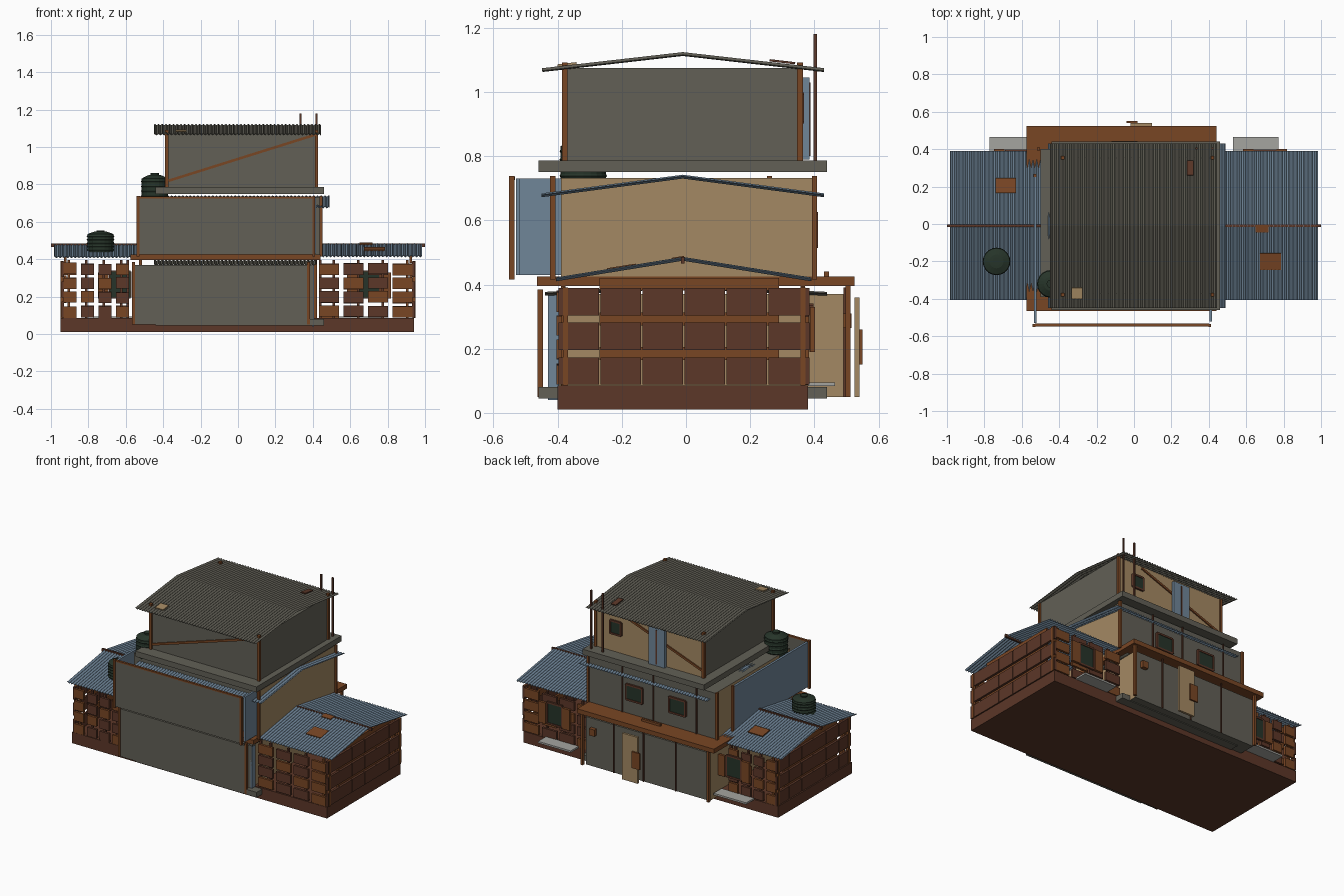
import bpy, bmesh, math, random
from mathutils import Vector

random.seed(4)
old = bpy.data.objects.get("Cube")
if old:
    bpy.data.objects.remove(old, do_unlink=True)


def material(name, r, g, b):
    def lin(c):
        return (c / 255 / 12.92) if c < 11 else ((c / 255 + 0.055) / 1.055) ** 2.4
    m = bpy.data.materials.new(name)
    col = (lin(r), lin(g), lin(b), 1)
    m.diffuse_color = col
    m.use_nodes = True
    bsdf = m.node_tree.nodes["Principled BSDF"]
    bsdf.inputs["Base Color"].default_value = col
    bsdf.inputs["Roughness"].default_value = 0.9
    return m


GRAY = material("weathered gray", 98, 96, 86)
BLUE = material("faded blue", 112, 134, 153)
TAN = material("tan board", 164, 137, 99)
BROWN = material("rust brown", 121, 70, 36)
DARK = material("dark brown", 92, 55, 40)
GREEN = material("dark green", 38, 52, 41)
PALE = material("pale sheet", 165, 165, 160)


def make(name, bm, *mats):
    me = bpy.data.meshes.new(name)
    bmesh.ops.recalc_face_normals(bm, faces=bm.faces)
    bm.to_mesh(me)
    bm.free()
    for m in mats:
        me.materials.append(m)
    ob = bpy.data.objects.new(name, me)
    bpy.context.collection.objects.link(ob)
    return ob


def box(name, xs, ys, zs, mat, right=None, left=None, back=None):
    """Box from ranges; extra materials go on the +x, -x and +y faces."""
    bm = bmesh.new()
    bmesh.ops.create_cube(bm, size=1)
    for v in bm.verts:
        v.co = [r[0] if c < 0 else r[1] for c, r in zip(v.co, (xs, ys, zs))]
    bm.normal_update()
    for f in bm.faces:
        n = f.normal
        if n.x > 0.5 and right:
            f.material_index = 1
        elif n.x < -0.5 and left:
            f.material_index = 2
        elif n.y > 0.5 and back:
            f.material_index = 3
    extra = [m or mat for m in (right, left, back)] if right or left or back else []
    return make(name, bm, mat, *extra)


def post(name, x, y, z0, z1, mat=BROWN, w=0.016):
    return box(name, (x - w / 2, x + w / 2), (y - w / 2, y + w / 2), (z0, z1), mat)


def beam(name, a, b, mat, w=0.014, d=0.008):
    """Straight board between two points in an xz plane."""
    a, b = Vector(a), Vector(b)
    ob = box(name, (-(b - a).length / 2, (b - a).length / 2), (-d / 2, d / 2), (-w / 2, w / 2), mat)
    ob.location = (a + b) / 2
    ob.rotation_euler.y = -math.atan2(b.z - a.z, b.x - a.x)
    return ob


def gable(name, xs, ys, eave, ridge, mat):
    """Corrugated sheet roof with its ridge along x."""
    bm = bmesh.new()
    n = round((xs[1] - xs[0]) / 0.005)
    rows = []
    for i in range(n + 1):
        x = xs[0] + (xs[1] - xs[0]) * i / n
        dz = 0.004 * math.sin(i * math.pi / 2)
        rows.append([bm.verts.new((x, y, z + dz)) for y, z in
                     ((ys[0], eave), (-0.01, ridge), (ys[1], eave))])
    for r, s in zip(rows, rows[1:]):
        for k in range(2):
            bm.faces.new((r[k], s[k], s[k + 1], r[k + 1]))
    ob = make(name, bm, mat)
    sol = ob.modifiers.new("Thickness", "SOLIDIFY")
    sol.thickness = 0.004
    return ob


def patch(name, x, y, w, d, eave, ridge, half, mat):
    """Loose sheet lying on a roof slope."""
    ob = box(name, (-w / 2, w / 2), (-d / 2, d / 2), (0, 0.007), mat)
    slope = (ridge - eave) / half
    ob.location = (x, y, ridge - abs(y) * slope + 0.005)
    ob.rotation_euler.x = -math.atan(slope) * (1 if y > 0 else -1)


def tank(name, x, y, z, h, r=0.074):
    """Ribbed water tank with a domed lid, as a lathe."""
    prof = [(0, 0), (r * 0.95, 0)]
    for k in range(5):
        t = h * 0.8 * (k + 0.5) / 5
        prof += [(r * 0.95, t - 0.006), (r, t), (r * 0.95, t + 0.006)]
    prof += [(r * 0.95, h * 0.82), (r * 0.5, h * 0.93), (r * 0.3, h * 0.94), (r * 0.3, h), (0, h)]
    bm = bmesh.new()
    vs = [bm.verts.new((a, 0, b)) for a, b in prof]
    es = [bm.edges.new(p) for p in zip(vs, vs[1:])]
    bmesh.ops.spin(bm, geom=vs + es, axis=(0, 0, 1), cent=(0, 0, 0), angle=math.tau, steps=20)
    bmesh.ops.remove_doubles(bm, verts=bm.verts, dist=0.0005)
    ob = make(name, bm, GREEN)
    ob.location = (x, y, z)


def window(name, x, y, z, w, h):
    box(name, (x - w / 2, x + w / 2), (y, y + 0.008), (z - h / 2, z + h / 2), GREEN)
    for s in (-1, 1):
        post(name + "_jamb", x + s * w / 2, y + 0.006, z - h / 2, z + h / 2, DARK, 0.012)
        box(name + "_rail", (x - w / 2, x + w / 2), (y, y + 0.012),
            (z + s * h / 2 - 0.006, z + s * h / 2 + 0.006), DARK)


# Foundation
box("foundation", (-0.95, 0.94), (-0.40, 0.38), (0.01, 0.085), DARK)
box("ground_slab", (-0.44, 0.46), (-0.46, 0.44), (0.045, 0.08), GRAY)

# Side huts with gapped planks
for s in (-1, 1):
    side = "right" if s > 0 else "left"
    outer, inner = 0.945 * s, (0.42 if s > 0 else -0.57)
    step = (outer - inner) / 4
    for y in (-0.395, 0.375):
        for row in range(4):
            for c in range(4):
                a = inner + step * c + 0.012 * s
                b = inner + step * (c + 1) - 0.012 * s
                z = 0.09 + row * 0.076 + random.uniform(-0.004, 0.004)
                box(side + "_hut_plank", sorted((a, b)), (y - 0.008, y + 0.008), (z, z + 0.06),
                    BROWN if (c == 3 or (row + c) % 3 == 0) else DARK)
        for c in range(5):
            post(side + "_hut_post", inner + step * c - (0.04 * s if c else -0.02 * s),
                 y * 0.97, 0.08, 0.395, BROWN if c == 4 else DARK, 0.014)
    # outer wall
    for row in range(3):
        for c in range(6):
            y = -0.40 + c * 0.131
            z = 0.088 + row * 0.108
            box(side + "_hut_side_plank", sorted((outer - 0.015 * s, outer)),
                (y + 0.002, y + 0.129), (z, z + 0.085), DARK)
        box(side + "_hut_rail", sorted((outer - 0.028 * s, outer - 0.015 * s)), (-0.27, 0.29),
            (0.165 + row * 0.108, 0.205 + row * 0.108), BROWN)
    for y in (-0.375, 0.365):
        post(side + "_hut_corner", outer - 0.005 * s, y, 0.085, 0.39, BROWN, 0.016)
    gable(side + "_hut_roof", sorted((0.42 * s, 0.985 * s)), (-0.405, 0.39), 0.414, 0.478, BLUE)
    box(side + "_ridge_beam", sorted((0.45 * s, 1.0 * s)), (-0.016, -0.004), (0.466, 0.485), DARK)
    # porch sheet and shuttered window at the back
    box(side + "_porch_sheet", sorted((0.53 * s, 0.772 * s)), (0.38, 0.465), (0.083, 0.095), PALE)
    wx = 0.70 if s > 0 else -0.63
    window(side + "_hut_window", wx, 0.385, 0.265, 0.11, 0.14)
    for k in (-1, 1):
        box(side + "_shutter", (wx + k * 0.09 - 0.028, wx + k * 0.09 + 0.028), (0.386, 0.402),
            (0.19, 0.33), BROWN)

patch("rust_patch", -0.685, 0.205, 0.11, 0.08, 0.414, 0.478, 0.4, BROWN)
patch("rust_patch", 0.73, -0.20, 0.11, 0.09, 0.414, 0.478, 0.4, BROWN)
patch("rust_patch", 0.685, -0.025, 0.07, 0.04, 0.414, 0.478, 0.4, BROWN)

# Ground storey
box("ground_storey", (-0.52, 0.40), (-0.43, 0.49), (0.05, 0.37), GRAY, right=TAN, left=TAN)
box("ground_front_panel", (-0.55, 0.37), (-0.46, -0.447), (0.05, 0.37), GRAY)
for x in (-0.56, 0.378):
    post("ground_front_post", x, -0.454, 0.05, 0.385)
for x in (-0.52, 0.415):
    post("ground_back_post", x, 0.505, 0.05, 0.395)
for x in (0.19, -0.03, -0.27):
    box("ground_batten", (x - 0.004, x + 0.004), (0.49, 0.497), (0.05, 0.39), DARK)
box("ground_blue_strip", (0.395, 0.405), (-0.43, -0.395), (0.04, 0.37), BLUE)
gable("ground_storey_roof", (-0.45, 0.42), (-0.44, 0.44), 0.373, 0.395, GRAY)
box("ground_door", (-0.02, 0.095), (0.525, 0.54), (0.05, 0.36), TAN)
box("door_board", (-0.04, 0.02), (0.54, 0.55), (0.15, 0.26), BROWN)
box("meter_box", (0.32, 0.36), (0.49, 0.515), (0.265, 0.31), BROWN)

# Middle storey
box("middle_deck", (-0.575, 0.44), (-0.465, 0.525), (0.395, 0.425), BROWN)
box("middle_storey", (-0.50, 0.44), (-0.39, 0.40), (0.425, 0.732), GRAY, right=TAN, left=TAN)
box("middle_left_wall", (-0.535, -0.52), (-0.53, 0.25), (0.43, 0.73), BLUE)
box("middle_blue_strip", (0.405, 0.418), (-0.52, -0.39), (0.43, 0.73), BLUE)
box("middle_front_panel", (-0.53, 0.40), (-0.547, -0.535), (0.425, 0.73), GRAY)
box("middle_front_trim", (-0.53, 0.40), (-0.548, -0.533), (0.726, 0.736), BROWN)
for x, y in ((-0.535, -0.543), (0.405, -0.543), (0.445, -0.415), (0.445, 0.40),
             (-0.53, 0.26), (-0.51, 0.40)):
    post("middle_post", x, y, 0.415, 0.738)
for x in (0.19, -0.04, -0.36):
    box("middle_batten", (x - 0.004, x + 0.004), (0.40, 0.408), (0.425, 0.735), DARK)
for x in (0.10, -0.22):
    window("middle_window", x, 0.40, 0.57, 0.12, 0.10)
box("loose_board", (-0.12, 0.02), (0.43, 0.445), (0.425, 0.44), BROWN)
gable("middle_roof", (-0.46, 0.49), (-0.45, 0.43), 0.68, 0.738, BLUE)

# Top storey
box("top_slab", (-0.44, 0.46), (-0.46, 0.44), (0.75, 0.787), GRAY)
box("top_storey", (-0.375, 0.42), (-0.375, 0.355), (0.785, 1.075), GRAY, back=TAN)
for x in (-0.38, 0.42):
    for y in (-0.378, 0.355):
        post("top_corner_post", x, y, 0.785, 1.092, BROWN, 0.018)
beam("front_brace", (-0.37, -0.379, 0.82), (0.41, -0.379, 1.065), BROWN)
beam("back_brace", (-0.37, 0.359, 0.835), (0.24, 0.359, 1.06), BROWN)
box("top_door", (-0.11, 0.01), (0.365, 0.385), (0.79, 1.045), BLUE)
box("top_door_slot", (-0.055, -0.045), (0.385, 0.388), (0.80, 1.03), DARK)
window("top_window", 0.27, 0.355, 0.95, 0.08, 0.085)
gable("top_roof", (-0.45, 0.445), (-0.448, 0.43), 1.07, 1.12, GRAY)
patch("tan_patch", -0.305, -0.37, 0.06, 0.06, 1.07, 1.12, 0.435, TAN)
patch("dark_patch", 0.30, 0.30, 0.035, 0.08, 1.07, 1.12, 0.435, DARK)
for x in (0.335, 0.42):
    post("tall_pole", x, 0.403, 0.785, 1.18, DARK, 0.01)

# Water tanks
tank("hut_tank", -0.735, -0.20, 0.44, 0.115)
tank("roof_tank", -0.445, -0.32, 0.70, 0.16)
